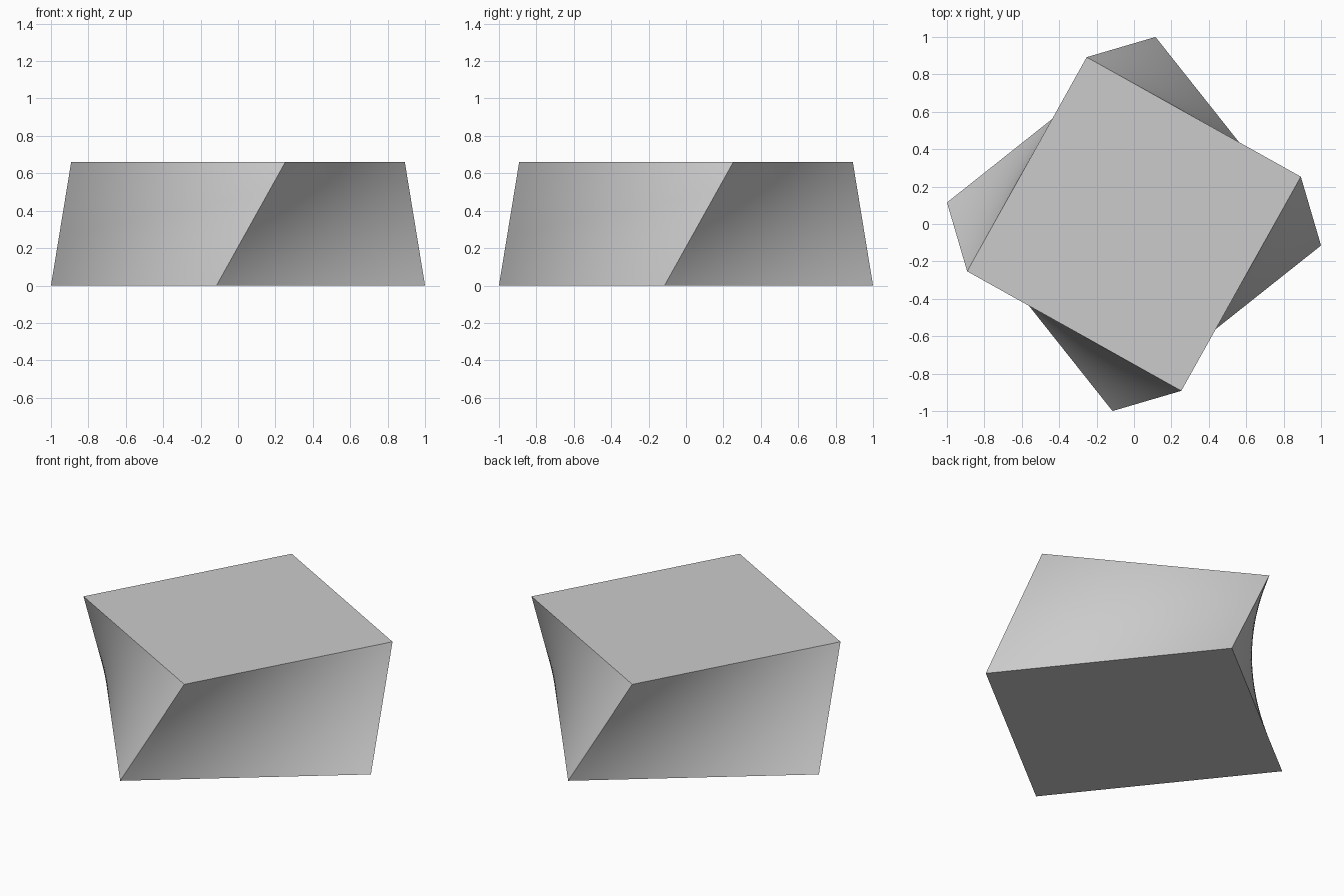
import bpy
import bmesh
from math import radians
from mathutils import Matrix, Vector

cube = bpy.data.objects.get("Cube")
if cube:
    bpy.data.objects.remove(cube, do_unlink=True)

HEIGHT = 0.66
BOTTOM_CORNER = Vector((1.0, -0.115, 0.0))
TOP_CORNER = Vector((0.892, 0.253, HEIGHT))
STEPS = 24  # divisions along each side and up the height


def square_ring(corner):
    """Points around a square, given one corner, centred on the z axis."""
    corners = [Matrix.Rotation(radians(90 * i), 3, "Z") @ corner for i in range(4)]
    return [corners[i].lerp(corners[(i + 1) % 4], s / STEPS)
            for i in range(4) for s in range(STEPS)]


# Twisted block: ruled walls between two turned squares
bm = bmesh.new()
bottom, top = square_ring(BOTTOM_CORNER), square_ring(TOP_CORNER)
rings = [[bm.verts.new(a.lerp(b, k / STEPS)) for a, b in zip(bottom, top)]
         for k in range(STEPS + 1)]
count = len(bottom)
for low, high in zip(rings, rings[1:]):
    for i in range(count):
        j = (i + 1) % count
        bm.faces.new((low[i], low[j], high[j], high[i]))

# Flat caps
bm.faces.new(rings[-1])
bm.faces.new(rings[0][::-1])

mesh = bpy.data.meshes.new("twisted_block")
bm.to_mesh(mesh)
bm.free()
block = bpy.data.objects.new("twisted_block", mesh)
bpy.context.collection.objects.link(block)

# Plain grey
grey = bpy.data.materials.new("light_grey")
grey.use_nodes = True
colour = (0.6, 0.6, 0.6, 1.0)
grey.diffuse_color = colour
grey.node_tree.nodes["Principled BSDF"].inputs["Base Color"].default_value = colour
mesh.materials.append(grey)

# Smooth walls, sharp edges
bpy.ops.object.select_all(action="DESELECT")
block.select_set(True)
bpy.context.view_layer.objects.active = block
bpy.ops.object.shade_smooth_by_angle(angle=radians(30))
